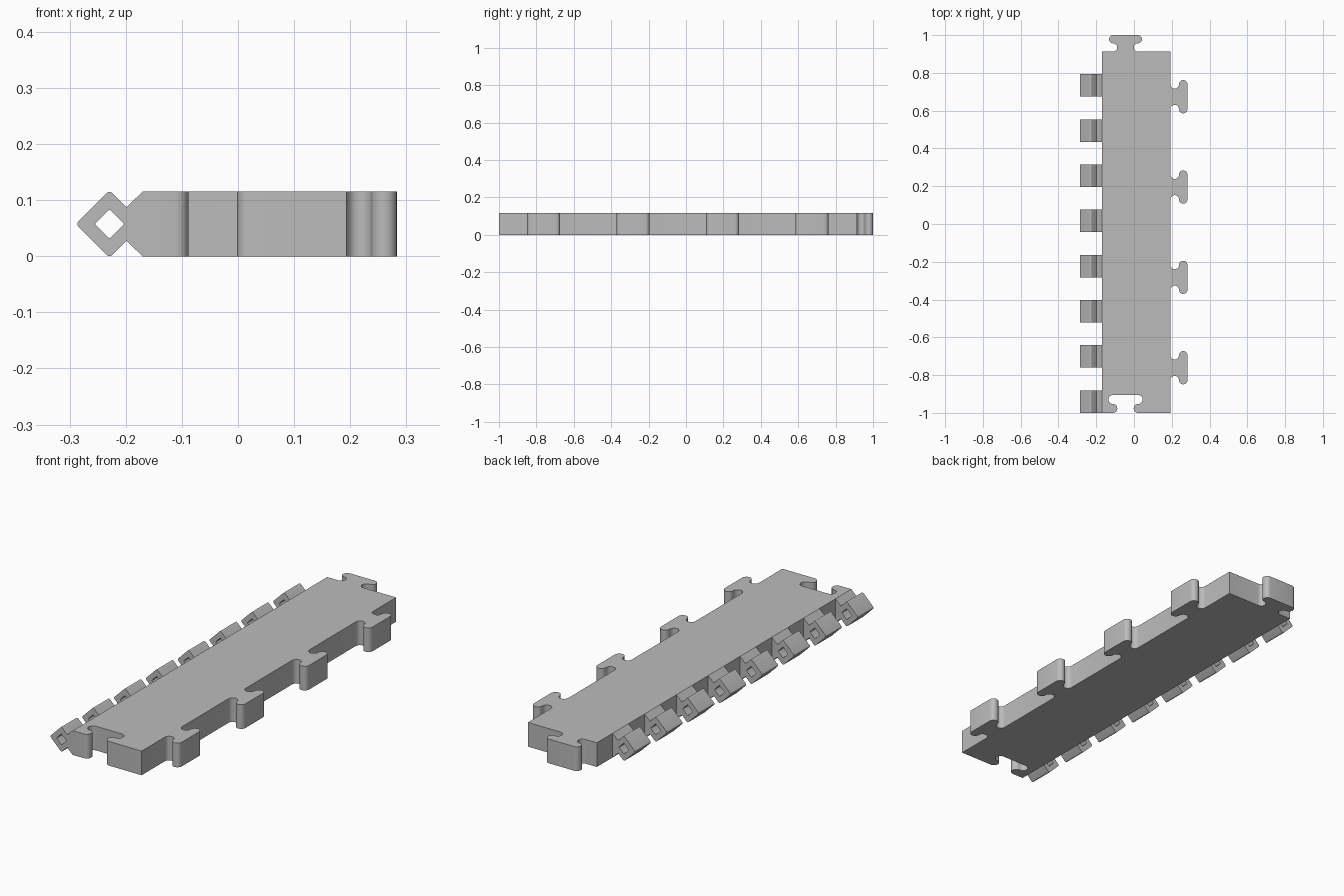
import bpy
import bmesh
from math import sin, cos, pi, radians, sqrt
from mathutils import Vector

cube = bpy.data.objects.get("Cube")
if cube:
    bpy.data.objects.remove(cube, do_unlink=True)

grey = bpy.data.materials.new("plain grey")
grey.use_nodes = True
grey.diffuse_color = (0.5, 0.5, 0.5, 1)
grey.node_tree.nodes["Principled BSDF"].inputs["Base Color"].default_value = (0.5, 0.5, 0.5, 1)

LEFT, RIGHT, FRONT, BACK = -0.17, 0.193, -1.0, 0.913
THICK = 0.115
LENGTH = BACK - FRONT


def prism(name, loops, depth, location, rotation=(0, 0, 0)):
    """Extrude a flat outline (further loops are holes) to a mesh object."""
    curve = bpy.data.curves.new(name, 'CURVE')
    curve.dimensions = '2D'
    curve.fill_mode = 'BOTH'
    curve.extrude = depth / 2
    for loop in loops:
        spline = curve.splines.new('POLY')
        spline.points.add(len(loop) - 1)
        for point, p in zip(spline.points, loop):
            point.co = (p[0], p[1], 0, 1)
        spline.use_cyclic_u = True
    temp = bpy.data.objects.new(name + " outline", curve)
    bpy.context.collection.objects.link(temp)
    bpy.context.view_layer.update()
    graph = bpy.context.evaluated_depsgraph_get()
    mesh = bpy.data.meshes.new_from_object(temp.evaluated_get(graph))
    bpy.data.objects.remove(temp, do_unlink=True)

    # Weld the caps to the walls
    bm = bmesh.new()
    bm.from_mesh(mesh)
    bmesh.ops.remove_doubles(bm, verts=bm.verts, dist=0.00005)
    bmesh.ops.recalc_face_normals(bm, faces=bm.faces)
    bm.to_mesh(mesh)
    bm.free()
    mesh.materials.clear()
    mesh.materials.append(grey)

    obj = bpy.data.objects.new(name, mesh)
    obj.location = location
    obj.rotation_euler = rotation
    bpy.context.collection.objects.link(obj)
    bpy.ops.object.select_all(action='DESELECT')
    obj.select_set(True)
    bpy.context.view_layer.objects.active = obj
    bpy.ops.object.shade_smooth_by_angle(angle=radians(30))
    return obj


def dovetail(origin, along, out, r, half, steps=12):
    """Puzzle lug outline: a concave neck arc running into a convex head arc."""
    angles = [pi * i / steps - pi / 2 for i in range(steps + 1)]
    side = [(-half + r * cos(a), r + r * sin(a)) for a in angles]
    side += [(-half - r * cos(a), 3 * r + r * sin(a)) for a in angles[1:]]
    local = side + [(-u, v) for u, v in reversed(side)]
    return [Vector(origin) + Vector(along) * u + Vector(out) * v for u, v in local]


# Body plate with front socket, four side lugs and a back lug
outline = [(LEFT, FRONT)]
outline += dovetail((-0.045, FRONT), (1, 0), (0, 1), 0.0237, 0.067)
outline.append((RIGHT, FRONT))
for i in range(4):
    y = FRONT + LENGTH * (i + 0.5) / 4
    outline += dovetail((RIGHT, y), (0, 1), (1, 0), 0.0225, 0.0655)
outline.append((RIGHT, BACK))
outline += dovetail((-0.045, BACK), (-1, 0), (0, 1), 0.0218, 0.0655)
outline.append((LEFT, BACK))
prism("body_plate", [outline], THICK, (0, 0, THICK / 2))


# Hinge knuckle profile: rounded diamond eye on a tapered neck
def corner(angle, reach, r, steps=6):
    """Rounded diamond tip pointing along the angle."""
    centre = reach - r * sqrt(2)
    sweep = [angle - pi / 4 + pi / 2 * i / steps for i in range(steps + 1)]
    return [(centre * cos(angle) + r * cos(a), centre * sin(angle) + r * sin(a)) for a in sweep]


EYE_X = -0.229
half_z = THICK / 2
neck = 0.0302
knuckle = [(neck, neck)]
for quarter in (1, 2, 3):
    knuckle += corner(quarter * pi / 2, 2 * neck, 0.0075)
knuckle += [(neck, -neck), (LEFT - EYE_X, -half_z), (LEFT - EYE_X, half_z)]
eye = [p for quarter in range(4) for p in corner(quarter * pi / 2, 0.0262, 0.003, 3)]

# Hinge knuckles along the right edge
for i in range(8):
    y = FRONT + LENGTH * (i + 0.25) / 8
    prism(f"hinge_knuckle_{i + 1}", [knuckle, eye], LENGTH / 16,
          (EYE_X, y, half_z), (pi / 2, 0, 0))
